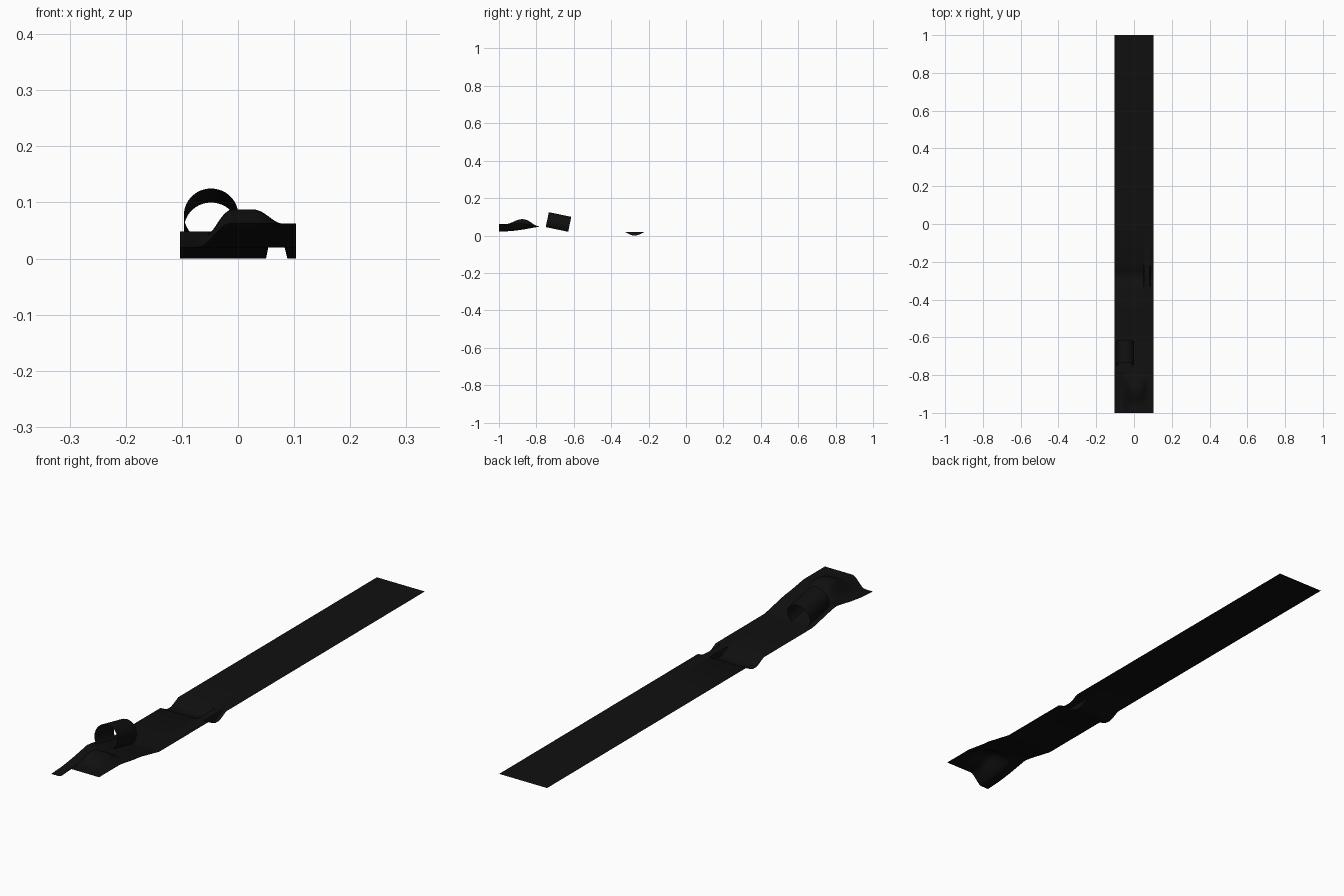
import bpy, bmesh, math

if "Cube" in bpy.data.objects:
    bpy.data.objects.remove(bpy.data.objects["Cube"])

BLACK = bpy.data.materials.new("matte black")
BLACK.diffuse_color = (0.005, 0.005, 0.005, 1)
BLACK.use_nodes = True
BLACK.node_tree.nodes["Principled BSDF"].inputs["Base Color"].default_value = BLACK.diffuse_color


def smooth(a, b, t):
    t = max(0.0, min(1.0, (t - a) / (b - a)))
    return t * t * (3 - 2 * t)


def interp(points, t):
    for (a, va), (b, vb) in zip(points, points[1:]):
        if t <= b:
            return va + (vb - va) * max(0.0, (t - a) / (b - a))
    return points[-1][1]


BASE = 0.02
RAMP = [(-0.78, 0.048), (-0.75, 0.045), (-0.63, BASE)]
LOW_SIDE = [(-1, BASE), (-0.93, 0.024), (-0.87, 0.032)] + RAMP
HIGH_SIDE = [(-1, 0.062), (-0.87, 0.062), (-0.80, 0.051)] + RAMP
DIP = [(-0.33, 0), (-0.30, 0.015), (-0.285, BASE), (-0.265, BASE), (-0.25, 0.015), (-0.22, 0)]


def height(x, y):
    # bank rising from the low left side to the high right side
    s = smooth(-0.07, -0.015, x)
    z = interp(LOW_SIDE, y) * (1 - s) + interp(HIGH_SIDE, y) * s
    # mound in the middle of the bank
    along = smooth(-0.96, -0.88, y) * (1 - smooth(-0.86, -0.79, y))
    across = smooth(-0.06, -0.01, x) * (1 - smooth(0.03, 0.08, x))
    z += 0.025 * along * across
    # ditch, with a narrow causeway crossing it
    causeway = min(1.0, max(0.0, (x - 0.050) / 0.004), 1) * min(1.0, max(0.0, (0.088 - x) / 0.005))
    return z - interp(DIP, y) * (1 - causeway)


def make(name, rows):
    bm = bmesh.new()
    grid = [[bm.verts.new(p) for p in row] for row in rows]
    for r0, r1 in zip(grid, grid[1:]):
        for i in range(len(r0) - 1):
            bm.faces.new((r0[i], r0[i + 1], r1[i + 1], r1[i]))
    mesh = bpy.data.meshes.new(name)
    bm.to_mesh(mesh)
    bm.free()
    mesh.materials.append(BLACK)
    ob = bpy.data.objects.new(name, mesh)
    bpy.context.collection.objects.link(ob)
    bpy.ops.object.select_all(action='DESELECT')
    ob.select_set(True)
    bpy.context.view_layer.objects.active = ob
    bpy.ops.object.shade_smooth_by_angle(angle=math.radians(40))
    return ob


# course strip: one thin sheet, dense only where the ground is shaped
xs = sorted({round(-0.103 + 0.206 * i / 26, 4) for i in range(27)} | {0.05, 0.054, 0.083, 0.088})
ys = sorted({round(-1 + 0.01 * i, 3) for i in range(39)}
            | {-0.33, -0.30, -0.285, -0.265, -0.25, -0.22, -0.5, 0.0, 0.5, 1.0})
make("course_strip", [[(x, y, height(x, y)) for x in xs] for y in ys])

# tunnel: open arch standing square on the ramp
R, RISE, CX = 0.0485, 0.033, -0.048
slope = math.atan2(0.025, 0.12)
start = -math.asin(RISE / R)
rows = []
for k in range(5):
    t = k / 4
    y0, z0 = -0.75 + 0.12 * t, 0.045 - 0.025 * t
    row = []
    for i in range(33):
        a = start + (math.pi - 2 * start) * i / 32
        h = RISE + R * math.sin(a)
        row.append((CX + R * math.cos(a), y0 + h * math.sin(slope), z0 + h * math.cos(slope)))
    rows.append(row[::-1])
make("tunnel", rows)
